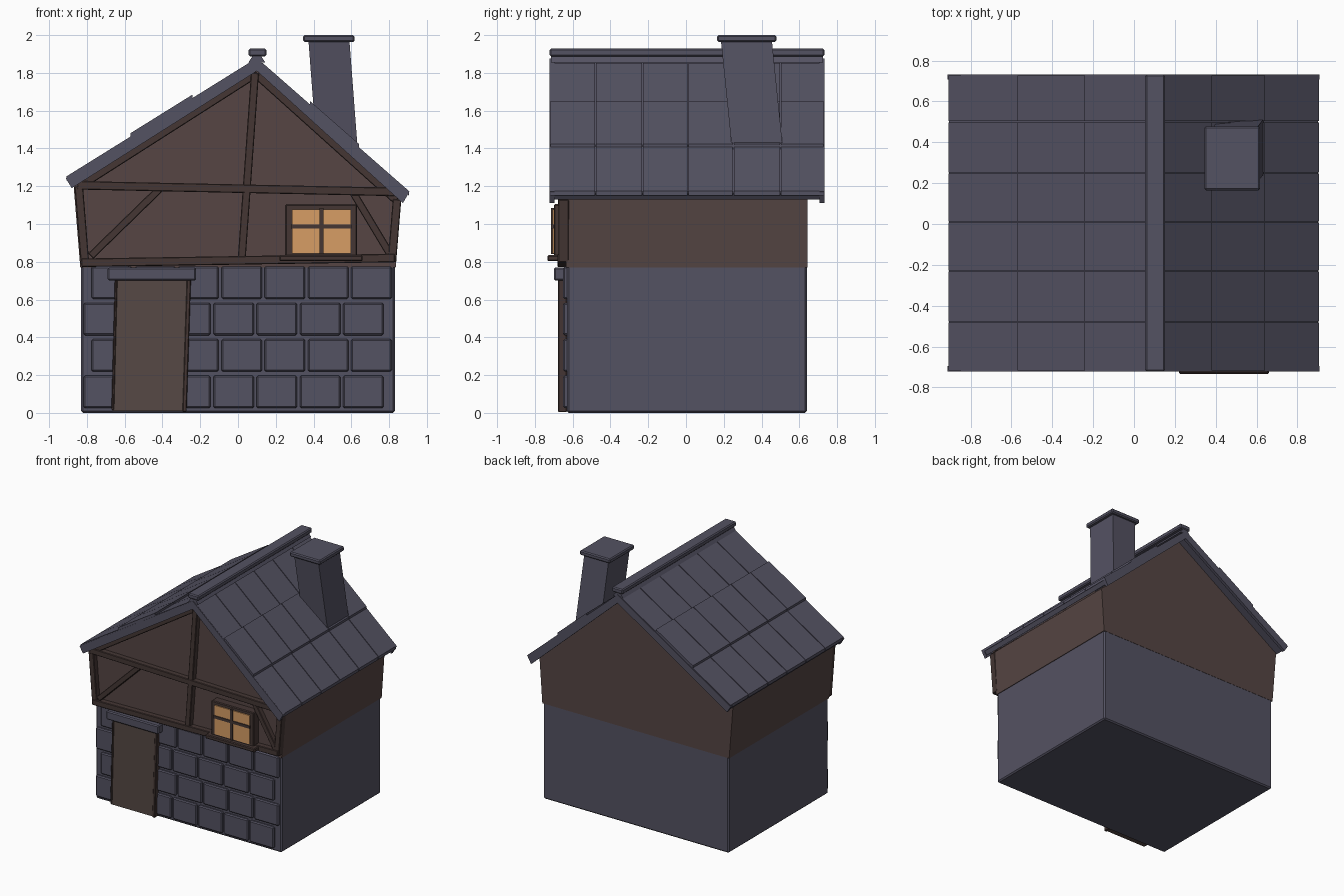
import bpy
import bmesh
from mathutils import Vector

cube = bpy.data.objects.get("Cube")
if cube:
    bpy.data.objects.remove(cube, do_unlink=True)


def material(name, color):
    m = bpy.data.materials.new(name)
    m.use_nodes = True
    m.diffuse_color = (*color, 1)
    bsdf = next(n for n in m.node_tree.nodes if n.type == 'BSDF_PRINCIPLED')
    bsdf.inputs["Base Color"].default_value = (*color, 1)
    return m


SLATE = material("slate grey", (0.088, 0.084, 0.122))
PLASTER = material("brown plaster", (0.092, 0.060, 0.056))
TIMBER = material("dark timber", (0.058, 0.037, 0.034))
DOOR = material("door wood", (0.092, 0.066, 0.058))
GLOW = material("warm window", (0.68, 0.34, 0.13))


def prism(name, outline, y0, y1, mat, bevel=0.0):
    """Outline in x and z, extruded from y0 to y1."""
    bm = bmesh.new()
    face = bm.faces.new([bm.verts.new((x, y0, z)) for x, z in outline])
    ext = bmesh.ops.extrude_face_region(bm, geom=[face])
    verts = [v for v in ext["geom"] if isinstance(v, bmesh.types.BMVert)]
    bmesh.ops.translate(bm, verts=verts, vec=(0, y1 - y0, 0))
    bmesh.ops.recalc_face_normals(bm, faces=bm.faces)
    mesh = bpy.data.meshes.new(name)
    bm.to_mesh(mesh)
    bm.free()
    mesh.materials.append(mat)
    obj = bpy.data.objects.new(name, mesh)
    bpy.context.collection.objects.link(obj)
    if bevel:
        mod = obj.modifiers.new("edge", 'BEVEL')
        mod.width = bevel
        mod.segments = 1
    return obj


def box(name, x0, x1, z0, z1, y0, y1, mat, bevel=0.0):
    return prism(name, [(x0, z0), (x1, z0), (x1, z1), (x0, z1)], y0, y1, mat, bevel)


def beam(name, a, b, width, y0, y1, mat, bevel=0.004):
    a, b = Vector(a), Vector(b)
    d = (b - a).normalized()
    n = Vector((-d.y, d.x)) * width / 2
    return prism(name, [a - n, b - n, b + n, a + n], y0, y1, mat, bevel)


# Walls: stone ground floor and flared, gabled upper floor
box("stone_base", -0.83, 0.83, 0, 0.78, -0.63, 0.64, SLATE, 0.01)
prism("upper_floor", [(-0.835, 0.77), (0.835, 0.77), (0.86, 1.13),
                      (0.1, 1.825), (-0.87, 1.2)], -0.635, 0.642, PLASTER)

# Staggered stone blocks on the front
PITCH = 0.229
for row in range(4):
    start = -0.775 if row % 2 else -0.818
    z = 0.025 + row * 0.193
    for col in range(7):
        x = start + col * PITCH
        box("stone_block", x, x + PITCH - 0.014, z, z + 0.172, -0.65, -0.62, SLATE, 0.008)

# Leaning door with jambs and lintel
prism("door", [(-0.665, 0.01), (-0.285, 0.01), (-0.262, 0.71), (-0.645, 0.71)],
      -0.67, -0.62, DOOR)
beam("door_jamb_right", (-0.283, 0.005), (-0.26, 0.71), 0.022, -0.677, -0.63, TIMBER)
beam("door_jamb_left", (-0.663, 0.015), (-0.645, 0.71), 0.014, -0.677, -0.63, TIMBER)
box("door_lintel", -0.69, -0.222, 0.70, 0.77, -0.70, -0.62, SLATE, 0.008)

# Crooked timber frame on the front gable
TIMBERS = {
    "sill_beam": ((-0.83, 0.795), (0.83, 0.82), 0.045),
    "cross_beam": ((-0.85, 1.205), (0.83, 1.17), 0.045),
    "king_post": ((0.02, 0.82), (0.09, 1.80), 0.042),
    "corner_post_right": ((-0.81, 0.79), (-0.843, 1.20), 0.045),
    "corner_post_left": ((0.815, 0.80), (0.842, 1.13), 0.045),
    "brace_right": ((-0.78, 0.83), (-0.40, 1.20), 0.04),
    "brace_left": ((0.61, 1.165), (0.805, 0.84), 0.04),
    "rafter_right": ((-0.84, 1.20), (0.1, 1.80), 0.045),
    "rafter_left": ((0.84, 1.125), (0.1, 1.79), 0.045),
}
for i, (name, (a, b, width)) in enumerate(TIMBERS.items()):
    beam(name, a, b, width, -0.68 + i * 0.001, -0.62, TIMBER)

# Window: casing, glowing pane, glazing bars and sill
box("window_casing", 0.25, 0.63, 0.82, 1.105, -0.70, -0.62, TIMBER, 0.006)
box("window_pane", 0.285, 0.597, 0.845, 1.078, -0.708, -0.69, GLOW)
box("window_bar_upright", 0.432, 0.452, 0.84, 1.085, -0.716, -0.69, TIMBER)
box("window_bar_level", 0.28, 0.602, 0.975, 0.997, -0.715, -0.69, TIMBER)
box("window_sill", 0.22, 0.66, 0.803, 0.835, -0.734, -0.64, TIMBER, 0.006)

# Roof shell, with bargeboards at both ends
PEAK, EAVE_R, EAVE_L = (0.1, 1.865), (-0.905, 1.24), (0.9, 1.165)
prism("roof_shell", [EAVE_R, PEAK, EAVE_L, (0.875, 1.13), (0.1, 1.825), (-0.88, 1.20)],
      -0.715, 0.725, SLATE)
for y0, y1 in ((-0.722, -0.695), (0.708, 0.732)):
    prism("bargeboard", [(-0.912, 1.242), (0.1, 1.876), (0.908, 1.172),
                         (0.873, 1.11), (0.1, 1.81), (-0.88, 1.19)], y0, y1, SLATE)

# Roof tiles in rows, the middle row lying proud
COLUMNS = (-0.72, -0.48, -0.23, 0.01, 0.25, 0.5, 0.73)
SLOPES = ((EAVE_R, (-0.908, -0.57, -0.24, 0.07)), (EAVE_L, (0.905, 0.64, 0.38, 0.13)))
for eave, rows in SLOPES:
    slope = (PEAK[1] - eave[1]) / (PEAK[0] - eave[0])
    for r, (xa, xb) in enumerate(zip(rows, rows[1:])):
        lift = 0.032 if r == 1 else 0.014
        za, zb = (eave[1] + slope * (x - eave[0]) for x in (xa, xb))
        for y0, y1 in zip(COLUMNS, COLUMNS[1:]):
            prism("roof_tile", [(xa, za - 0.01), (xb, zb - 0.01),
                                (xb, zb + lift), (xa, za + lift)],
                  y0 + 0.003, y1 - 0.003, SLATE)

# Ridge
prism("ridge_neck", [(0.055, 1.855), (0.145, 1.855), (0.115, 1.9), (0.085, 1.9)],
      -0.715, 0.725, SLATE)
box("ridge_cap", 0.055, 0.152, 1.888, 1.928, -0.722, 0.732, SLATE, 0.008)

# Leaning chimney
shaft = box("chimney_shaft", 0.418, 0.635, 1.38, 1.97, 0.245, 0.515, SLATE)
for v in shaft.data.vertices:
    if v.co.z > 1.5:
        v.co.x -= 0.045
        v.co.y -= 0.06
box("chimney_cap", 0.345, 0.617, 1.963, 2.0, 0.165, 0.478, SLATE, 0.008)
